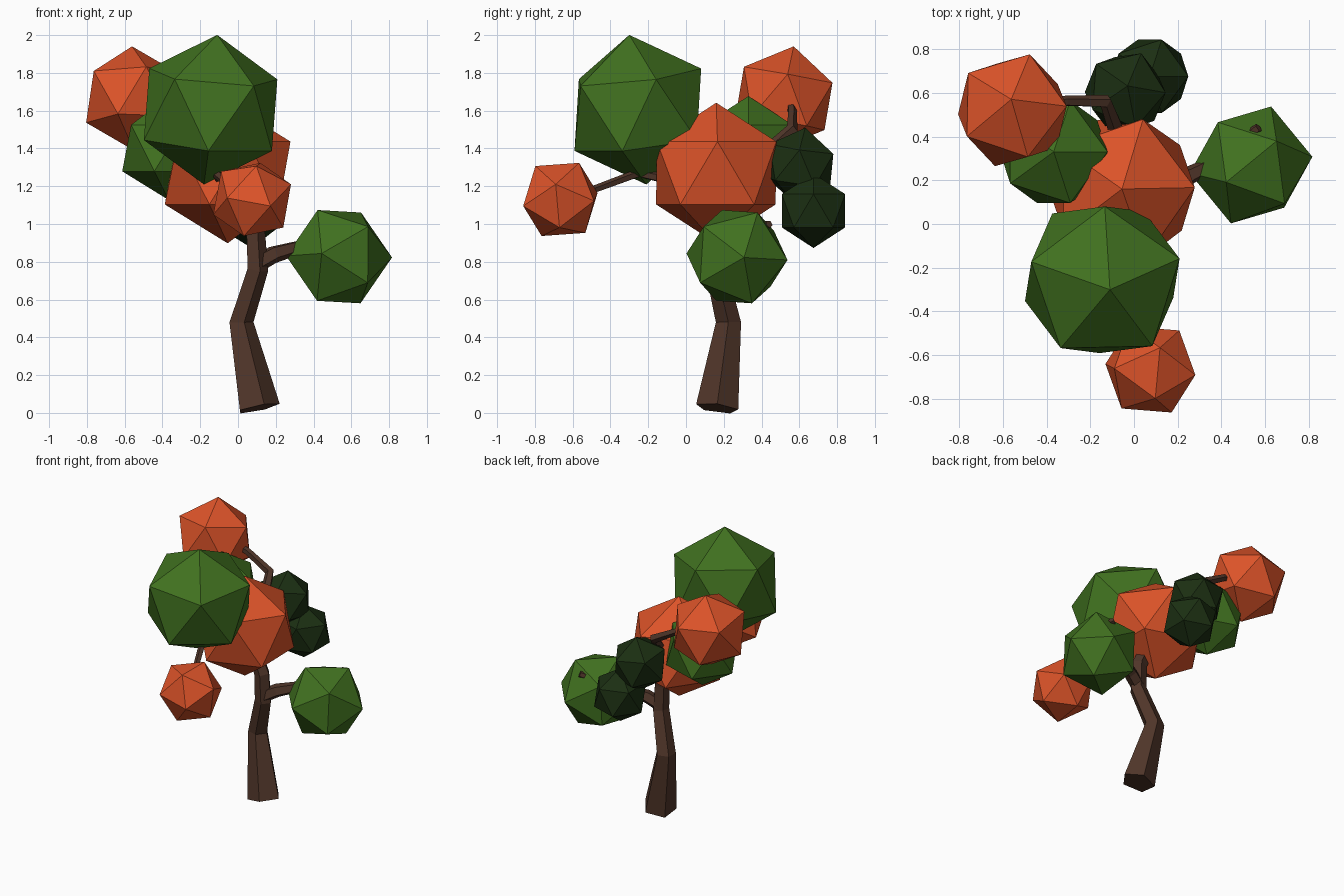
import bpy, bmesh
from math import cos, sin, pi
from mathutils import Vector, Matrix

if "Cube" in bpy.data.objects:
    bpy.data.objects.remove(bpy.data.objects["Cube"])


def material(name, rgb):
    m = bpy.data.materials.new(name)
    m.diffuse_color = (*rgb, 1)
    m.use_nodes = True
    m.node_tree.nodes["Principled BSDF"].inputs["Base Color"].default_value = m.diffuse_color
    return m


BARK = material("bark", (0.08, 0.036, 0.022))
ORANGE = material("orange_leaves", (0.72, 0.087, 0.022))
GREEN = material("green_leaves", (0.052, 0.165, 0.014))
DARK = material("dark_leaves", (0.011, 0.028, 0.006))


def finish(name, bm, mat):
    bmesh.ops.recalc_face_normals(bm, faces=bm.faces)
    me = bpy.data.meshes.new(name)
    bm.to_mesh(me)
    bm.free()
    me.materials.append(mat)
    ob = bpy.data.objects.new(name, me)
    bpy.context.collection.objects.link(ob)


def frame(a, b):
    """Axes with z along a and x leaning towards b."""
    z = Vector(a).normalized()
    y = z.cross(Vector(b)).normalized()
    return Matrix((y.cross(z), y, z)).transposed()


def leaves(name, mat, centre, r, top=(0, 0, 1), side=(1, 0, 0)):
    """Icosahedron with one corner along top and the next one towards side."""
    bm = bmesh.new()
    bmesh.ops.create_icosphere(bm, subdivisions=1, radius=r)
    corner = next(v.co.copy() for v in bm.verts if 0.1 * r < v.co.z < 0.9 * r)
    rot = frame(top, side) @ frame((0, 0, 1), corner).transposed()
    for v in bm.verts:
        v.co = rot @ v.co + Vector(centre)
    finish(name, bm, mat)


def limb(name, points, sides=5, phase=0.0):
    """Tapered faceted tube; points are (x, y, z, radius)."""
    bm = bmesh.new()
    pts = [Vector(p[:3]) for p in points]
    rings = []
    ref = Vector((0.3, 1, 0.1))
    for i, p in enumerate(pts):
        d = pts[min(i + 1, len(pts) - 1)] - pts[max(i - 1, 0)]
        f = frame(d, ref)
        ref = f.col[0].copy()
        rings.append([bm.verts.new(p + f @ Vector((cos(t), sin(t), 0)) * points[i][3])
                      for t in (phase + 2 * pi * k / sides for k in range(sides))])
    for lo, hi in zip(rings, rings[1:]):
        for k in range(sides):
            n = (k + 1) % sides
            bm.faces.new((lo[k], lo[n], hi[n], hi[k]))
    bm.faces.new(rings[0])
    bm.faces.new(rings[-1])
    finish(name, bm, BARK)


# Trunk and branches
limb("trunk", [(0.105, 0.165, 0.025, 0.118), (0.012, 0.225, 0.48, 0.07),
               (0.1, 0.16, 0.76, 0.06), (0.09, 0.16, 0.95, 0.055),
               (-0.02, 0.17, 1.2, 0.045)])
limb("right_branch", [(0.1, 0.16, 0.79, 0.05), (0.19, 0.19, 0.84, 0.048),
                      (0.33, 0.26, 0.88, 0.038), (0.57, 0.44, 1.0, 0.022)])
limb("front_branch", [(0.07, 0.16, 1.0, 0.045), (-0.06, 0.08, 1.2, 0.035),
                      (-0.12, -0.25, 1.27, 0.025), (-0.02, -0.48, 1.185, 0.021),
                      (0.06, -0.62, 1.13, 0.018)])
limb("back_branch", [(-0.02, 0.17, 1.15, 0.04), (-0.08, 0.43, 1.38, 0.038),
                     (-0.13, 0.56, 1.5, 0.033), (-0.31, 0.562, 1.6, 0.025),
                     (-0.5, 0.54, 1.68, 0.02)])
limb("upper_branch", [(-0.02, 0.17, 1.15, 0.04), (-0.12, -0.05, 1.4, 0.03),
                      (-0.145, -0.2, 1.58, 0.02)])

# Leaf clusters
leaves("top_leaves", GREEN, (-0.145, -0.255, 1.605), 0.4,
       (0.035, -0.045, 0.395), (0.345, 0.095, 0.155))
leaves("front_leaves", ORANGE, (0.075, -0.665, 1.13), 0.222,
       (0.205, -0.025, 0.08), (0.02, -0.135, 0.18))
leaves("middle_leaves", ORANGE, (-0.055, 0.16, 1.27), 0.372, side=(1, 0.02, 0))
leaves("right_leaves", GREEN, (0.535, 0.27, 0.827), 0.283,
       (-0.115, -0.08, 0.25), (0.105, 0.1, 0.24))
leaves("back_left_leaves", ORANGE, (-0.556, 0.52, 1.665), 0.28,
       (-0.005, 0.05, 0.275), (0.08, 0.256, 0.08))
leaves("left_leaves", GREEN, (-0.367, 0.33, 1.402), 0.275)
leaves("back_upper_leaves", DARK, (-0.04, 0.602, 1.31), 0.202,
       (0.01, 0.028, 0.19), (0.08, 0.195, 0.06))
leaves("back_lower_leaves", DARK, (0.072, 0.675, 1.07), 0.197)
